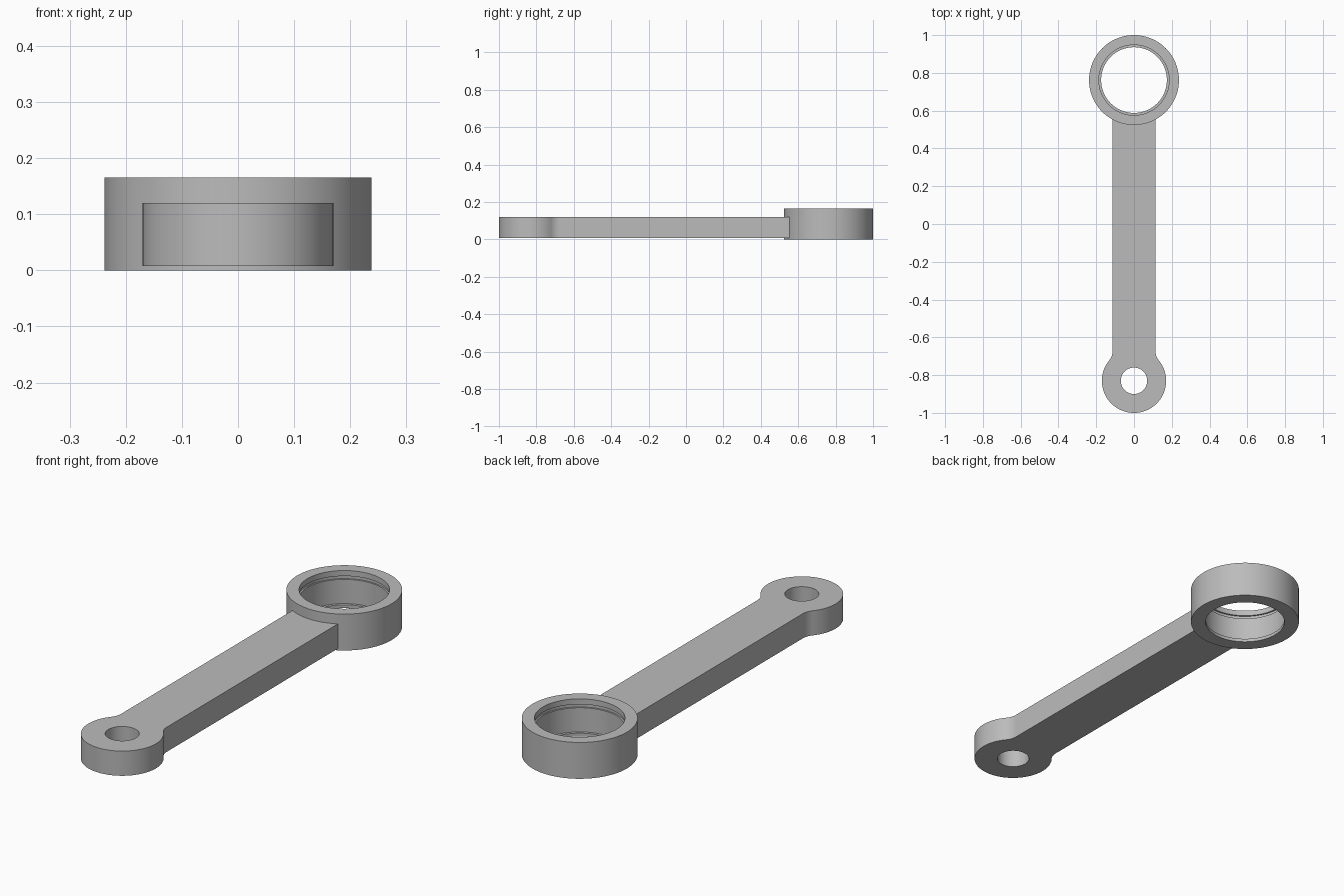
import bpy
import bmesh
from math import cos, sin, pi, sqrt, atan2
from mathutils import Vector

cube = bpy.data.objects.get("Cube")
if cube:
    bpy.data.objects.remove(cube)

RING_Y, RING_R, RING_H = 0.762, 0.238, 0.165
EYE_Y, EYE_R, HOLE_R = -0.83, 0.17, 0.07
ARM_W, ARM_Z0, ARM_Z1 = 0.114, 0.008, 0.12
FILLET = 0.075

steel = bpy.data.materials.new("grey steel")
steel.use_nodes = True
GREY = (0.5, 0.5, 0.5, 1)
steel.diffuse_color = GREY
steel.node_tree.nodes["Principled BSDF"].inputs["Base Color"].default_value = GREY


def arc(cx, cy, r, a0, a1, n):
    """Points along an arc, both ends included."""
    return [(cx + r * cos(a0 + (a1 - a0) * i / n),
             cy + r * sin(a0 + (a1 - a0) * i / n)) for i in range(n + 1)]


def finish(name, bm):
    bmesh.ops.recalc_face_normals(bm, faces=bm.faces)
    mesh = bpy.data.meshes.new(name)
    bm.to_mesh(mesh)
    bm.free()
    mesh.materials.append(steel)
    obj = bpy.data.objects.new(name, mesh)
    bpy.context.collection.objects.link(obj)
    bpy.ops.object.select_all(action='DESELECT')
    obj.select_set(True)
    bpy.context.view_layer.objects.active = obj
    bpy.ops.object.shade_smooth_by_angle(angle=0.5)
    return obj


# Bearing ring: a bore with a retaining groove near the top and a bottom lip
profile = [(RING_R, 0), (RING_R, RING_H), (0.186, RING_H), (0.186, 0.14),
           (0.193, 0.14), (0.193, 0.125), (0.186, 0.125), (0.186, 0.015),
           (0.174, 0.015), (0.174, 0)]
bm = bmesh.new()
verts = [bm.verts.new((r, RING_Y, z)) for r, z in profile]
edges = [bm.edges.new((a, b)) for a, b in zip(verts, verts[1:] + verts[:1])]
bmesh.ops.spin(bm, geom=verts + edges, cent=(0, RING_Y, 0), axis=(0, 0, 1),
               angle=2 * pi, steps=96, use_merge=True)
bmesh.ops.remove_doubles(bm, verts=bm.verts, dist=1e-5)
finish("bearing_ring", bm)

# Arm outline, right-hand half: eye, concave fillet, straight side
fillet_x = ARM_W + FILLET
fillet_y = EYE_Y + sqrt((EYE_R + FILLET) ** 2 - fillet_x ** 2)
meet = atan2(fillet_y - EYE_Y, fillet_x)
half = arc(0, EYE_Y, EYE_R, -pi / 2, meet, 40)
half += arc(fillet_x, fillet_y, FILLET, meet + pi, pi, 12)[1:]

# The arm ends on an arc hidden inside the ring wall
seat_r = 0.215
reach = sqrt(seat_r ** 2 - ARM_W ** 2)
a = atan2(-reach, ARM_W)
seat = arc(0, RING_Y, seat_r, a, -pi - a, 16)
outline = half + seat + [(-x, y) for x, y in reversed(half[1:])]
hole = arc(0, EYE_Y, HOLE_R, 0, 2 * pi, 64)[:-1]

bm = bmesh.new()
edges = []
for loop in (outline, hole):
    vs = [bm.verts.new((x, y, ARM_Z0)) for x, y in loop]
    edges += [bm.edges.new((p, q)) for p, q in zip(vs, vs[1:] + vs[:1])]
bmesh.ops.triangle_fill(bm, edges=edges, use_beauty=True)
top = bmesh.ops.extrude_face_region(bm, geom=bm.faces[:], use_keep_orig=True)["geom"]
bmesh.ops.translate(bm, vec=Vector((0, 0, ARM_Z1 - ARM_Z0)),
                    verts=[g for g in top if isinstance(g, bmesh.types.BMVert)])
finish("connecting_arm", bm)
